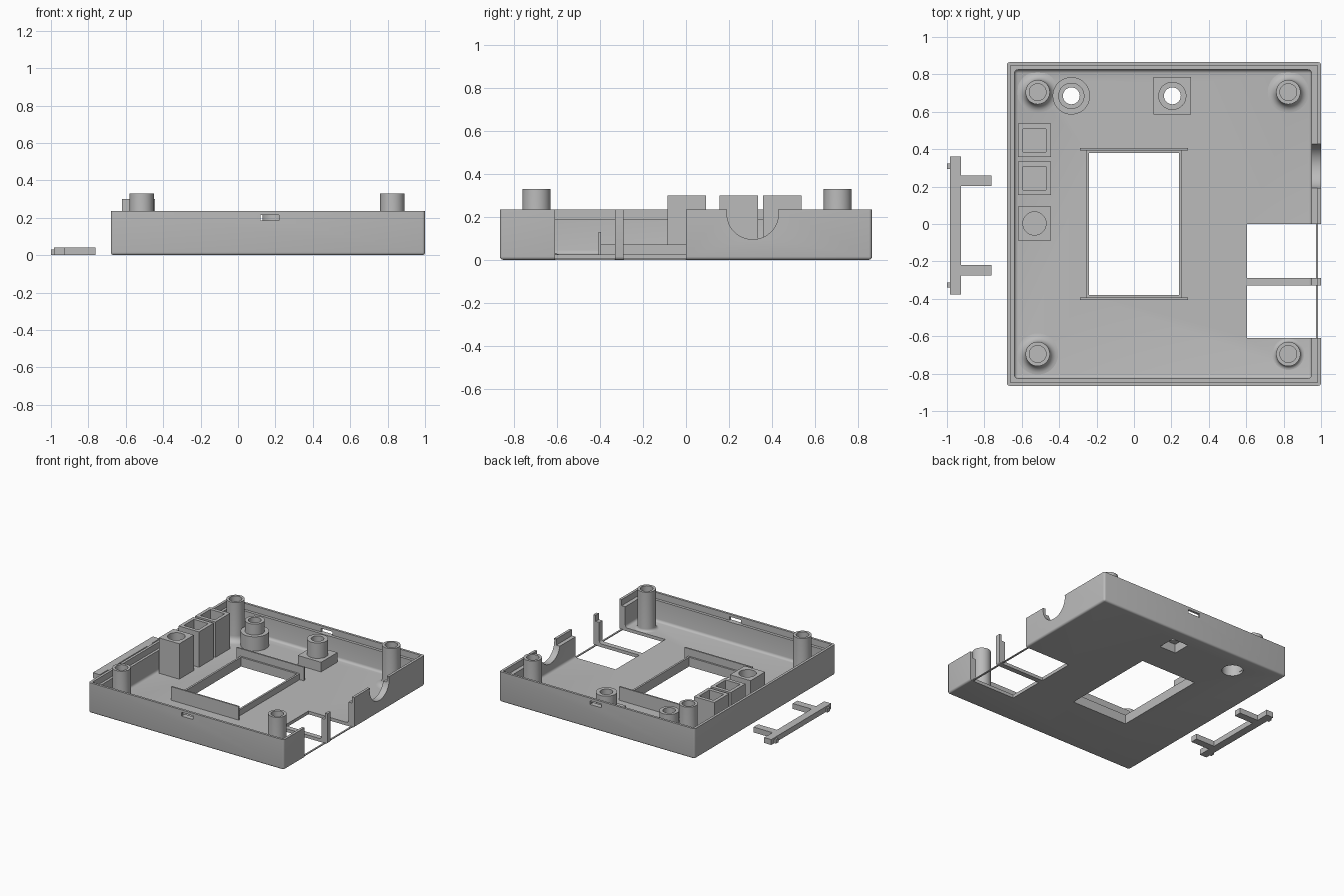
import bpy, bmesh, math
from mathutils import Matrix, Vector

cube = bpy.data.objects.get("Cube")
if cube:
    bpy.data.objects.remove(cube, do_unlink=True)

grey = bpy.data.materials.new("plain grey")
grey.use_nodes = True
GREY = (0.5, 0.5, 0.5, 1)
grey.diffuse_color = GREY
grey.node_tree.nodes["Principled BSDF"].inputs["Base Color"].default_value = GREY


def make(name, bm):
    bmesh.ops.recalc_face_normals(bm, faces=bm.faces)
    mesh = bpy.data.meshes.new(name)
    bm.to_mesh(mesh)
    bm.free()
    mesh.materials.append(grey)
    ob = bpy.data.objects.new(name, mesh)
    bpy.context.collection.objects.link(ob)
    return ob


def box(name, x, y, z, round_edges=0):
    """Box from ranges; optionally rounds the upright and bottom edges."""
    bm = bmesh.new()
    bmesh.ops.create_cube(bm, size=1)
    for v in bm.verts:
        v.co = Vector([r[0] if c < 0 else r[1] for c, r in zip(v.co, (x, y, z))])
    if round_edges:
        edges = [e for e in bm.edges if min(v.co.z for v in e.verts) == min(v.co.z for v in bm.verts)]
        bmesh.ops.bevel(bm, geom=edges, offset=round_edges, segments=4, profile=0.5, affect='EDGES')
    return make(name, bm)


def lathe(name, profile, x, y, steps=48):
    """Revolve a closed (radius, height) profile about an upright axis."""
    bm = bmesh.new()
    verts = [bm.verts.new((r, 0, z)) for r, z in profile]
    edges = [bm.edges.new((a, b)) for a, b in zip(verts, verts[1:] + verts[:1])]
    bmesh.ops.spin(bm, geom=verts + edges, cent=(0, 0, 0), axis=(0, 0, 1),
                   angle=math.tau, steps=steps)
    bmesh.ops.remove_doubles(bm, verts=bm.verts, dist=1e-5)
    loose = [f for f in bm.faces if f.calc_area() < 1e-9]
    bmesh.ops.delete(bm, geom=loose, context='FACES')
    bmesh.ops.delete(bm, geom=[e for e in bm.edges if not e.link_faces], context='EDGES')
    bmesh.ops.translate(bm, verts=bm.verts, vec=(x, y, 0))
    return make(name, bm)


def rod(name, radius, depth, centre, along_x=False):
    bm = bmesh.new()
    turn = Matrix.Rotation(math.pi / 2, 4, 'Y') if along_x else Matrix()
    bmesh.ops.create_cone(bm, cap_ends=True, segments=48, radius1=radius, radius2=radius,
                          depth=depth, matrix=Matrix.Translation(centre) @ turn)
    return make(name, bm)


def cut(ob, *cutters):
    """Subtract the cutters and remove them."""
    for c in cutters:
        c.hide_render = True
        mod = ob.modifiers.new("cut", 'BOOLEAN')
        mod.operation, mod.solver, mod.object = 'DIFFERENCE', 'EXACT', c
    bpy.context.view_layer.update()
    graph = bpy.context.evaluated_depsgraph_get()
    mesh = bpy.data.meshes.new_from_object(ob.evaluated_get(graph))
    ob.modifiers.clear()
    ob.data = mesh
    for c in cutters:
        bpy.data.objects.remove(c, do_unlink=True)
    return ob


def smooth(ob):
    bpy.ops.object.select_all(action='DESELECT')
    ob.select_set(True)
    bpy.context.view_layer.objects.active = ob
    bpy.ops.object.shade_smooth_by_angle(angle=math.radians(35))


FLOOR = 0.025
ROUND_X, SQUARE_X, STAND_Y = -0.335, 0.205, 0.685

# Tray with rim step, floor window, port openings, cable notch and latch slots
tray = box("case_tray", (-0.68, 1.0), (-0.865, 0.865), (0, 0.235), 0.015)
cut(tray, box("hollow", (-0.64, 0.95), (-0.825, 0.825), (FLOOR, 0.4), 0.02))
cut(tray,
    box("rim_step", (-0.66, 0.98), (-0.847, 0.847), (0.187, 0.5)),
    box("window", (-0.24, 0.24), (-0.38, 0.38), (-0.1, 0.1)),
    box("front_port", (0.605, 1.1), (-0.61, -0.33), (-0.1, 0.5)),
    box("back_port", (0.605, 1.1), (-0.29, 0), (-0.1, 0.5)),
    rod("cable_notch", 0.12, 0.2, (1.0, 0.31, 0.215), True),
    box("latch_slots", (0.12, 0.22), (-1, 1), (0.186, 0.215)),
    rod("round_opening", 0.075, 0.2, (ROUND_X, STAND_Y, 0)),
    box("square_opening", (SQUARE_X - 0.07, SQUARE_X + 0.07),
        (STAND_Y - 0.07, STAND_Y + 0.07), (-0.1, 0.1)))
smooth(tray)
box("port_sill", (0.972, 0.985), (-0.615, 0.005), (0, 0.006))

# Corner posts with flared feet and blind screw holes
for name, x, y, foot in (("back_right_post", -0.515, 0.705, 0.11),
                         ("back_left_post", 0.825, 0.705, 0.11),
                         ("front_right_post", -0.515, -0.695, 0.11),
                         ("front_left_post", 0.825, -0.695, 0.085)):
    flare = foot - 0.065
    arc = [(foot - flare * math.sin(a), FLOOR + flare * (1 - math.cos(a)))
           for a in (i * math.pi / 12 for i in range(7))]
    smooth(lathe(name, [(0, 0.02), (foot, 0.02)] + arc +
                 [(0.065, 0.33), (0.045, 0.33), (0.045, 0.12), (0, 0.12)], x, y))

# Round standoff: stepped tube open from below
smooth(lathe("round_standoff", [(0.1, 0.02), (0.1, 0.135), (0.07, 0.135), (0.07, 0.22),
                                (0.045, 0.22), (0.045, 0.1), (0.075, 0.1), (0.075, 0.02)],
             ROUND_X, STAND_Y))

# Square standoff: hollow block with a tube on top
block = box("square_standoff_base", (SQUARE_X - 0.1, SQUARE_X + 0.1),
            (STAND_Y - 0.1, STAND_Y + 0.1), (0.02, 0.1))
cut(block, box("nut_pocket", (SQUARE_X - 0.07, SQUARE_X + 0.07),
               (STAND_Y - 0.07, STAND_Y + 0.07), (-0.1, 0.07)),
    rod("screw_hole", 0.045, 0.4, (SQUARE_X, STAND_Y, 0.1)))
smooth(block)
smooth(lathe("square_standoff_tube", [(0.075, 0.1), (0.075, 0.22), (0.045, 0.22), (0.045, 0.1)],
             SQUARE_X, STAND_Y))

# Button wells along the right wall
WELL_X = -0.532
for name, y, is_round in (("back_button_well", 0.447, False),
                          ("middle_button_well", 0.245, False),
                          ("front_button_well", 0.003, True)):
    well = box(name, (WELL_X - 0.088, WELL_X + 0.088), (y - 0.09, y + 0.09), (0.02, 0.3))
    if is_round:
        hole = rod("hole", 0.062, 0.4, (WELL_X, y, 0.3))
    else:
        hole = box("hole", (WELL_X - 0.062, WELL_X + 0.062), (y - 0.062, y + 0.062), (0.1, 0.5))
    smooth(cut(well, hole))

# Frame around the floor window, with taller rails front and back
frame = box("window_frame", (-0.255, 0.255), (-0.395, 0.395), (0.02, 0.072))
cut(frame, box("frame_hole", (-0.24, 0.24), (-0.38, 0.38), (-0.1, 0.5)))
for name, s in (("front_rail", -1), ("back_rail", 1)):
    box(name, (-0.29, 0.29), sorted((s * 0.394, s * 0.406)), (0.02, 0.13))

# Separate retaining clip beside the tray
box("clip_bar", (-0.985, -0.925), (-0.377, 0.36), (0, 0.042))
for side, s in (("front", -1), ("back", 1)):
    mid = -0.0085
    box(side + "_clip_arm", (-0.93, -0.763),
        sorted((mid + s * 0.212, mid + s * 0.268)), (0, 0.042))
    box(side + "_clip_peg", (-1.0, -0.98),
        sorted((mid + s * 0.303, mid + s * 0.332)), (0, 0.03))
